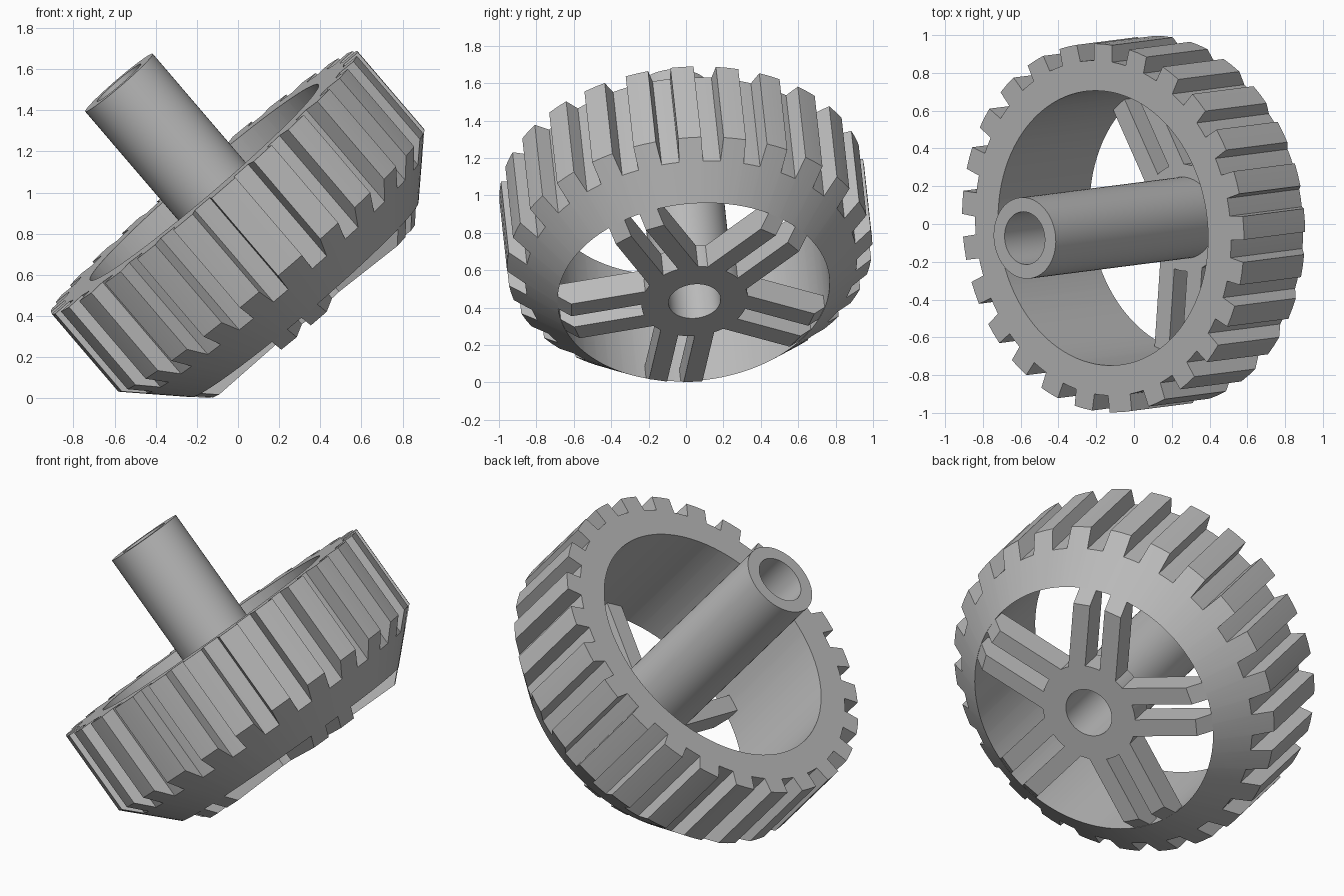
import bpy, bmesh, math
from mathutils import Matrix, Vector

cube = bpy.data.objects.get("Cube")
if cube:
    bpy.data.objects.remove(cube)

grey = bpy.data.materials.new("plain grey")
grey.use_nodes = True
colour = (0.5, 0.5, 0.5, 1)
grey.diffuse_color = colour
grey.node_tree.nodes["Principled BSDF"].inputs["Base Color"].default_value = colour

# Tilted wheel axis, local z runs along the shaft
axis = Vector((-0.648, -0.083, 0.757)).normalized()
side = Vector((0, 1, 0)).cross(axis).normalized()
base = Vector((0.363, 0.046, 0.434))
PLACE = Matrix.Translation(base) @ Matrix((side, axis.cross(side), axis)).transposed().to_4x4()

TEETH = 25
TIP, ROOT, BORE = 0.98, 0.89, 0.73   # wheel radii
TOP = 0.813                          # wheel top above the hub face
CONE = 0.666                         # chamfer radius at the hub face, 45 degrees
SHAFT_TOP = 1.453
WEB = 0.15                           # depth of hub plate and spokes


def finish(name, bm):
    bmesh.ops.recalc_face_normals(bm, faces=bm.faces)
    mesh = bpy.data.meshes.new(name)
    bm.to_mesh(mesh)
    bm.free()
    mesh.materials.append(grey)
    ob = bpy.data.objects.new(name, mesh)
    bpy.context.collection.objects.link(ob)
    ob.matrix_world = PLACE
    bpy.ops.object.select_all(action='DESELECT')
    ob.select_set(True)
    bpy.context.view_layer.objects.active = ob
    bpy.ops.object.shade_smooth_by_angle(angle=math.radians(25))
    return ob


def sweep(name, columns):
    """Closed ring from (angle, profile) columns, profile points are (radius, height)."""
    bm = bmesh.new()
    rings = [[bm.verts.new((r * math.cos(a), r * math.sin(a), h)) for r, h in prof]
             for a, prof in columns]
    for i, ring in enumerate(rings):
        after = rings[(i + 1) % len(rings)]
        for j in range(len(ring)):
            k = (j + 1) % len(ring)
            bm.faces.new((ring[j], after[j], after[k], ring[k]))
    return finish(name, bm)


def tube(name, inner, outer, low, high, steps=64):
    prof = [(inner, low), (outer, low), (outer, high), (inner, high)]
    return sweep(name, [(math.tau * i / steps, prof) for i in range(steps)])


# Toothed wheel with a 45 degree chamfer cutting through rim and teeth
def wheel_profile(r):
    return [(BORE, BORE - CONE), (r, r - CONE), (r, TOP), (BORE, TOP)]


# The pitch falls just short of a full turn, so the first tooth is wider
pitch = math.radians(14.33)
start = -6 * pitch
overlap = math.tau - TEETH * pitch
tip_half, root_half = 0.062 / TIP, 0.064 / ROOT
columns = []
for t in range(TEETH):
    mid = start + t * pitch
    extra = overlap if t == 0 else 0
    for a in (-tip_half - extra, 0, tip_half):
        columns.append((mid + a, wheel_profile(TIP)))
    for a in (root_half, pitch / 2, pitch - root_half):
        columns.append((mid + a, wheel_profile(ROOT)))
sweep("toothed_wheel", columns)

# Shaft and hub plate
tube("hollow_shaft", 0.14, 0.216, 0, SHAFT_TOP)
tube("hub_plate", 0.14, 0.285, 0, WEB)


# Five pairs of spokes, ends trimmed to the chamfer
def spoke(name, angle, offset, width=0.1):
    bm = bmesh.new()
    bmesh.ops.create_cube(bm, size=1)
    for v in bm.verts:
        y = offset + v.co.y * width
        h = 0 if v.co.z < 0 else WEB
        reach = CONE + h - 0.003
        x = math.sqrt(reach ** 2 - y ** 2) if v.co.x > 0 else 0.22
        v.co = (x, y, h)
    bm.transform(Matrix.Rotation(angle, 4, 'Z'))
    finish(name, bm)


for i in range(5):
    angle = math.radians(45 + 72 * i)
    for label, offset in (("a", -0.095), ("b", 0.095)):
        spoke(f"spoke_{i + 1}{label}", angle, offset)
